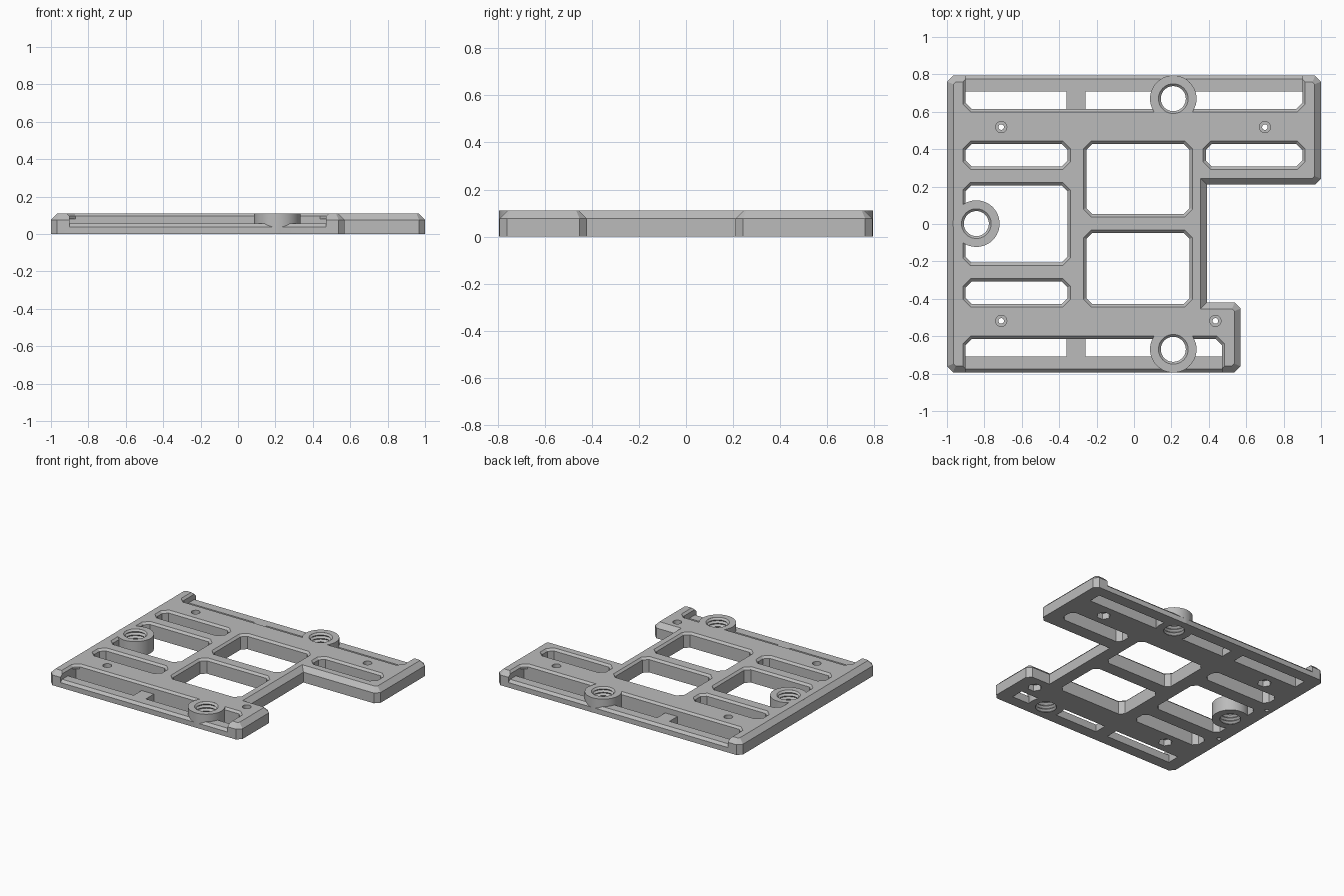
import bpy, bmesh, math
from mathutils import Vector

if "Cube" in bpy.data.objects:
    bpy.data.objects.remove(bpy.data.objects["Cube"])

grey = bpy.data.materials.new("grey plastic")
grey.diffuse_color = (0.5, 0.5, 0.5, 1)
grey.use_nodes = True
grey.node_tree.nodes["Principled BSDF"].inputs["Base Color"].default_value = grey.diffuse_color
H = 0.11        # plate thickness
EDGE = 0.793    # half depth of the plate


def make(name, bm):
    bmesh.ops.recalc_face_normals(bm, faces=bm.faces)
    me = bpy.data.meshes.new(name)
    bm.to_mesh(me)
    bm.free()
    me.materials.append(grey)
    ob = bpy.data.objects.new(name, me)
    bpy.context.collection.objects.link(ob)
    return ob


def stack(name, rings):
    """Closed solid from equal-length rings of points."""
    bm = bmesh.new()
    vs = [[bm.verts.new(p) for p in r] for r in rings]
    n = len(vs[0])
    for a, b in zip(vs, vs[1:]):
        for i in range(n):
            bm.faces.new((a[i], a[(i + 1) % n], b[(i + 1) % n], b[i]))
    bm.faces.new(vs[0][::-1])
    bm.faces.new(vs[-1])
    return make(name, bm)


def trim(pts, c=0.032):
    """Cut the convex corners of a counter-clockwise outline."""
    out = []
    for i, p in enumerate(pts):
        p, a, b = Vector(p), Vector(pts[i - 1]), Vector(pts[(i + 1) % len(pts)])
        u, v = (a - p).normalized(), (b - p).normalized()
        convex = (-u).cross(v) > 0
        out += [p + u * c, p + v * c] if convex else [p]
    return out


def inset(pts, d):
    out = []
    for i, p in enumerate(pts):
        u = (p - pts[i - 1]).normalized()
        v = (pts[(i + 1) % len(pts)] - p).normalized()
        n1, n2 = Vector((-u.y, u.x)), Vector((-v.y, v.x))
        out.append(p + (n1 + n2) * d / (1 + n1.dot(n2)))
    return out


def loft(name, pts, levels):
    return stack(name, [[(q.x, q.y, z) for q in inset(pts, d)] for z, d in levels])


def box_pts(x0, x1, y0, y1):
    return [(x0, y0), (x1, y0), (x1, y1), (x0, y1)]


def turned(name, x, y, profile, n):
    """Round solid from (radius, z) pairs."""
    return stack(name, [[(x + r * math.cos(2 * math.pi * i / n),
                          y + r * math.sin(2 * math.pi * i / n), z)
                         for i in range(n)] for r, z in profile])


def combine(ob, tool, op='DIFFERENCE'):
    m = ob.modifiers.new("bool", 'BOOLEAN')
    m.operation, m.solver, m.object = op, 'EXACT', tool
    bpy.context.view_layer.objects.active = ob
    bpy.ops.object.modifier_apply(modifier=m.name)
    bpy.data.objects.remove(tool)


# Notched plate with a bevelled top rim
outline = [(-1, -EDGE), (0.57, -EDGE), (0.57, -0.42), (0.39, -0.42),
           (0.39, 0.21), (1, 0.21), (1, EDGE), (-1, EDGE)]
plate = loft("mounting_plate", trim(outline), [(0, 0), (0.076, 0), (H, 0.034)])

# Windows with cut corners and a small bevel at the top
windows = [(-0.9, -0.355, 0.307, 0.428), (-0.9, -0.355, -0.207, 0.207),
           (-0.9, -0.355, -0.428, -0.307), (-0.255, 0.298, 0.053, 0.428),
           (-0.255, 0.298, -0.428, -0.047), (0.385, 0.9, 0.307, 0.428)]
for w in windows:
    combine(plate, loft("cutter", trim(box_pts(*w)),
                        [(-0.05, 0), (H - 0.015, 0), (H + 0.02, -0.035)]))

# Lowered front and back ledges, their bevelled lips and through slots
for s, right in ((1, 0.9), (-1, 0.47)):
    y0, y1 = sorted((s * 0.615, s * 1.0))
    combine(plate, loft("cutter", trim(box_pts(-0.9, right, y0, y1)),
                        [(0.055, 0), (H - 0.015, 0), (H + 0.02, -0.035)]))
    tri = [(0.765, 0.065), (0.815, 0.065), (0.815, 0.015)]
    combine(plate, stack("cutter", [[(x, s * y, z) for y, z in tri]
                                    for x in (-0.9, right)]))
    y0, y1 = sorted((s * 0.615, s * 0.708))
    for x0, x1 in ((-0.9, -0.36), (-0.26, right)):
        pts = [Vector(p) for p in box_pts(x0, x1, y0, y1)]
        combine(plate, loft("cutter", pts, [(-0.05, 0), (0.08, 0)]))

# Screw holes with a counterbore above and a hexagonal pocket below
for x, y in ((-0.71, 0.518), (0.7, 0.518), (-0.71, -0.518), (0.435, -0.518)):
    for prof, n in (([(0.015, -0.05), (0.015, 0.2)], 20),
                    ([(0.03, 0.06), (0.03, 0.2)], 24),
                    ([(0.048, -0.05), (0.048, 0.045)], 6)):
        combine(plate, turned("cutter", x, y, prof, n))

# Small blind holes underneath the left rail
for y in (-0.25, 0.25):
    combine(plate, turned("cutter", -0.955, y, [(0.014, -0.05), (0.014, 0.04)], 16))

# Round bosses with ridged thread holes
bosses = [(0.21, 0.67), (0.21, -0.67), (-0.843, 0.002)]
for x, y in bosses:
    combine(plate, turned("boss", x, y, [(0.1245, 0), (0.1245, H)], 48), 'UNION')
thread = [(0.067 if i % 2 else 0.08, -0.0155 + i * 0.0125) for i in range(12)]
for x, y in bosses:
    combine(plate, turned("cutter", x, y, thread, 40))

bpy.ops.object.select_all(action='DESELECT')
plate.select_set(True)
bpy.context.view_layer.objects.active = plate
bpy.ops.object.shade_smooth_by_angle(angle=math.radians(25))
